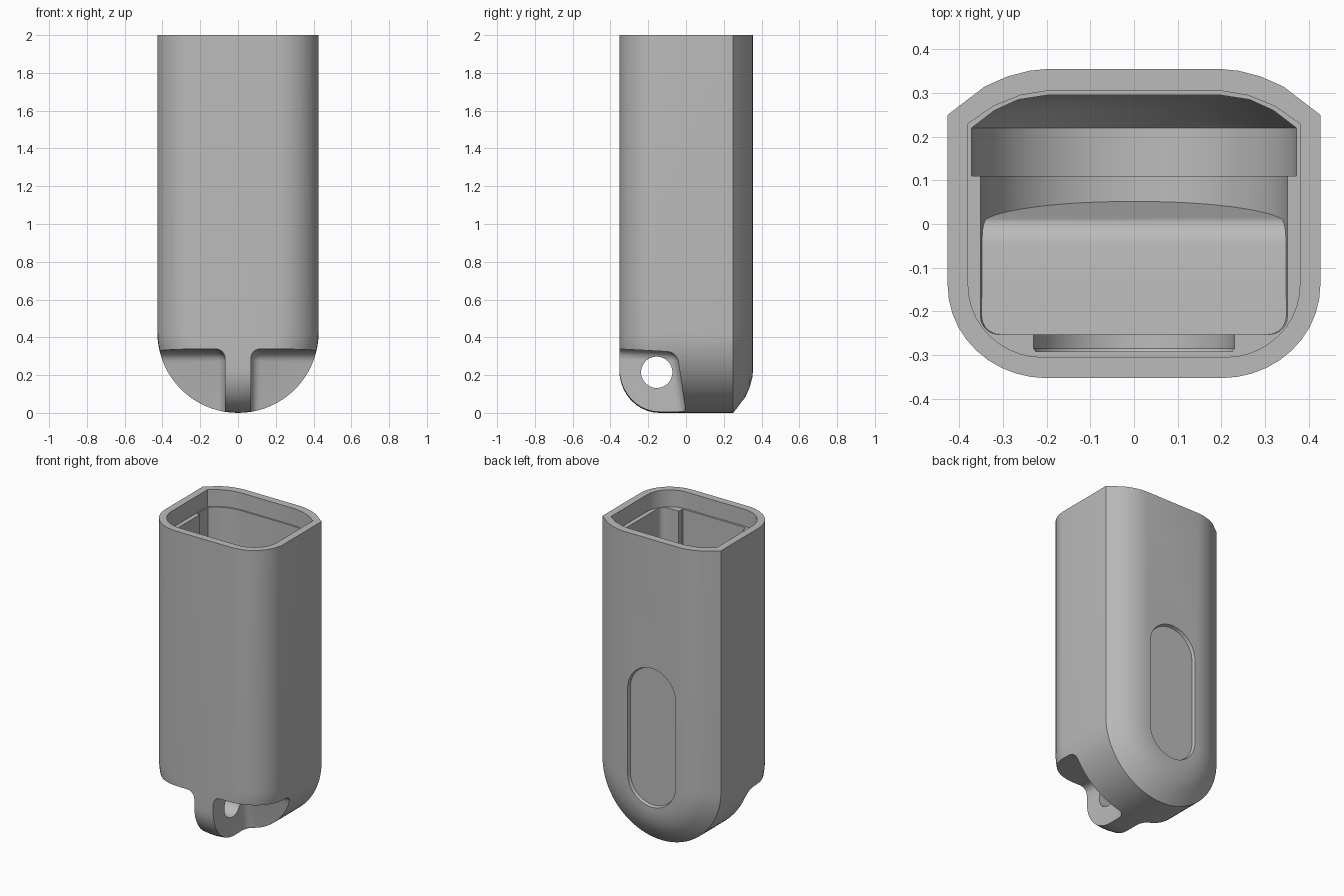
import bpy, bmesh, math
from mathutils import Matrix

if "Cube" in bpy.data.objects:
    bpy.data.objects.remove(bpy.data.objects["Cube"], do_unlink=True)

grey = bpy.data.materials.new("plain_grey")
grey.use_nodes = True
grey.diffuse_color = (0.5, 0.5, 0.5, 1)
grey.node_tree.nodes["Principled BSDF"].inputs["Base Color"].default_value = (0.5, 0.5, 0.5, 1)

TOP = 2.0
AXIS_Z = 0.427      # height of the round bottom's axis


def finish(bm, name):
    bmesh.ops.recalc_face_normals(bm, faces=bm.faces)
    mesh = bpy.data.meshes.new(name)
    bm.to_mesh(mesh)
    bm.free()
    mesh.materials.append(grey)
    ob = bpy.data.objects.new(name, mesh)
    bpy.context.collection.objects.link(ob)
    return ob


def arc(z, start=0, end=180, steps=36):
    return [(math.cos(t), math.sin(t), z) for t in
            (math.radians(start + (end - start) * i / steps) for i in range(steps + 1))]


def u_path(z, top):
    """Down one side, round the bottom and up the other side."""
    return [(1, 0, top)] + arc(z) + [(-1, 0, top)]


def sweep(name, profile, path):
    """Carry a (y, radius) profile along a path of (x factor, drop factor, z)."""
    bm = bmesh.new()
    rows = [[bm.verts.new((r * c, y, z - r * s)) for y, r in profile] for c, s, z in path]
    for a, b in zip(rows, rows[1:]):
        for i in range(len(profile) - 1):
            bm.faces.new((a[i], a[i + 1], b[i + 1], b[i]))
    bm.faces.new([row[0] for row in rows])
    bm.faces.new([row[-1] for row in rows])
    bm.faces.new(rows[0] + rows[-1][::-1])
    return finish(bm, name)


def corner(y0, r0, y1, r1, steps=10):
    """Quarter round from the front face to the side."""
    return [(y1 + (y0 - y1) * math.cos(t), r0 + (r1 - r0) * math.sin(t))
            for t in (math.pi / 2 * i / steps for i in range(steps + 1))]


def rounded_wedge(name, outline, x0, x1, radius):
    """Extrude a (y, z) outline along x and round its edges."""
    bm = bmesh.new()
    face = bm.faces.new([bm.verts.new((x0, y, z)) for y, z in outline])
    new = bmesh.ops.extrude_face_region(bm, geom=[face])["geom"]
    bmesh.ops.translate(bm, vec=(x1 - x0, 0, 0),
                        verts=[g for g in new if isinstance(g, bmesh.types.BMVert)])
    bmesh.ops.recalc_face_normals(bm, faces=bm.faces)
    bmesh.ops.bevel(bm, geom=bm.edges[:], offset=radius, segments=6,
                    profile=0.5, affect='EDGES')
    return finish(bm, name)


def cut(target, cutter):
    mod = target.modifiers.new("cut", 'BOOLEAN')
    mod.operation = 'DIFFERENCE'
    mod.solver = 'EXACT'
    mod.object = cutter
    bpy.context.view_layer.objects.active = target
    bpy.ops.object.modifier_apply(modifier=mod.name)
    bpy.data.objects.remove(cutter, do_unlink=True)


# Outer shell: rounded front, chamfered back, half-round bottom
case = sweep("case_body",
             corner(-0.353, 0.2, -0.14, 0.427)
             + [(0.25, 0.427), (0.315, 0.342), (0.338, 0.29), (0.351, 0.24), (0.355, 0.2)],
             u_path(AXIS_Z, TOP))

# Inner cavity with stepped sides, kept clear of the shelf over the lug pockets
cavity = sweep("cavity",
               corner(-0.253, 0.31, -0.21, 0.352, 5)
               + [(0.11, 0.352), (0.11, 0.372), (0.22, 0.372),
                  (0.26, 0.32), (0.285, 0.265), (0.295, 0.2)],
               u_path(AXIS_Z, 1.94))
shelf = rounded_wedge("shelf", [(-0.6, 0.4), (0.005, 0.375), (0.056, 0.05),
                                (0.1, -0.3), (-0.6, -0.3)], -0.6, 0.6, 0.05)
cut(cavity, shelf)
cut(case, cavity)

# Wider mouth with a ledge
mouth = sweep("mouth",
              corner(-0.305, 0.21, -0.14, 0.38)
              + [(0.23, 0.38), (0.27, 0.322), (0.295, 0.26), (0.305, 0.2)],
              [(1, 0, TOP + 0.1), (1, 0, 1.89), (-1, 0, 1.89), (-1, 0, TOP + 0.1)])
cut(case, mouth)

# Shallow channel inside the front wall
channel = sweep("channel", [(-0.292, 0.225), (-0.285, 0.23), (-0.2, 0.23)],
                u_path(0.65, 1.92))
cut(case, channel)

# Long rounded thumb recess on the back
recess = sweep("thumb_recess", [(0.335, 0.166), (0.358, 0.173), (0.5, 0.173)],
               arc(AXIS_Z) + arc(0.987, 180, 360))
cut(case, recess)

# Pockets on each side of the lug
for x0, x1 in ((0.068, 0.7), (-0.7, -0.068)):
    pocket = rounded_wedge("lug_pocket", [(-0.6, 0.352), (-0.048, 0.322),
                                          (0.0, 0.0), (0.045, -0.3), (-0.6, -0.3)],
                           x0, x1, 0.05)
    cut(case, pocket)

# Cord hole through the lug
bm = bmesh.new()
bmesh.ops.create_cone(bm, cap_ends=True, segments=40, radius1=0.083, radius2=0.083, depth=0.3,
                      matrix=Matrix.Translation((0, -0.155, 0.215))
                      @ Matrix.Rotation(math.pi / 2, 4, 'Y'))
cut(case, finish(bm, "cord_hole"))

# Smooth shading with crisp edges
bpy.ops.object.select_all(action='DESELECT')
case.select_set(True)
bpy.context.view_layer.objects.active = case
bpy.ops.object.shade_smooth_by_angle(angle=math.radians(30))
